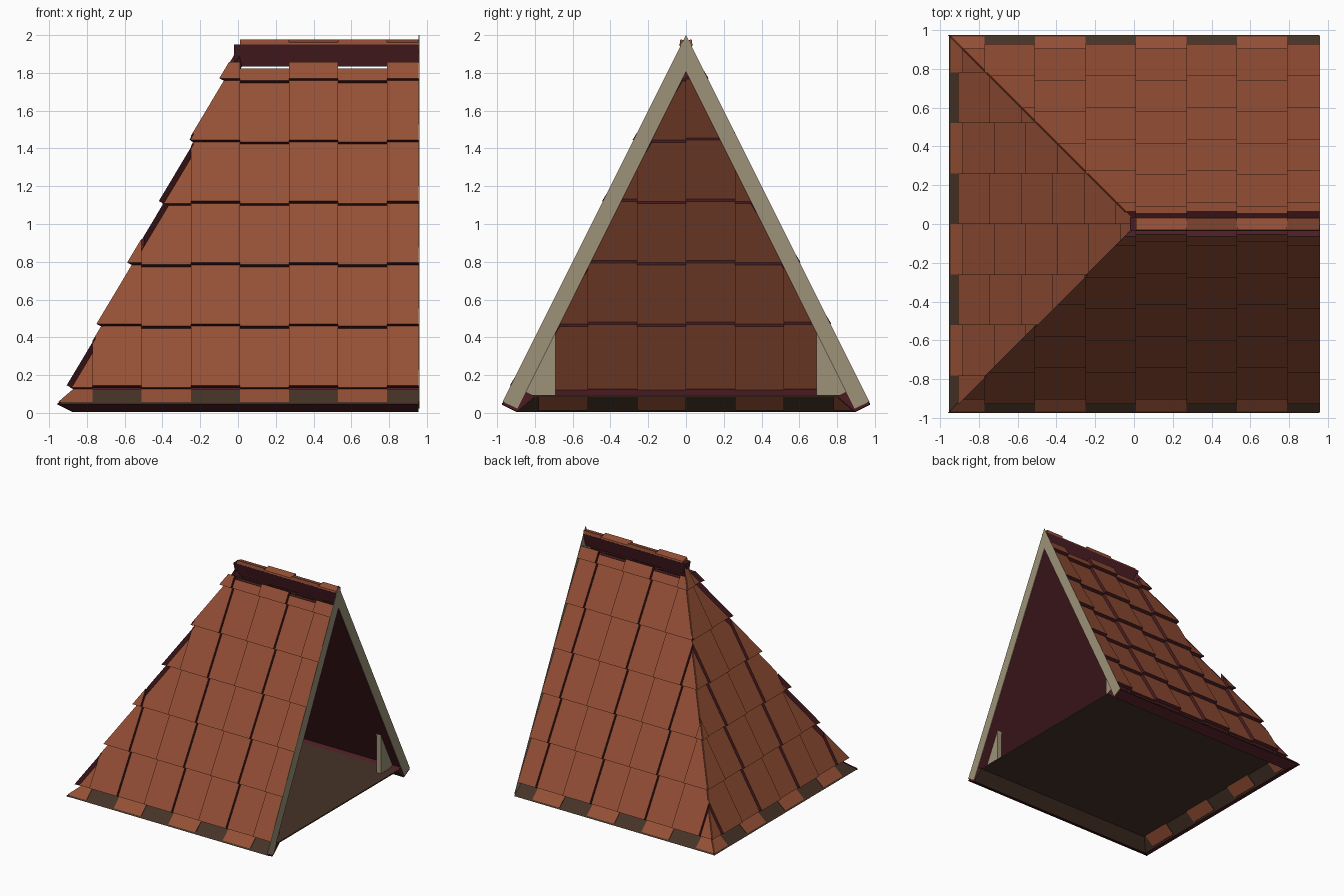
import bpy, bmesh
from mathutils import Vector

cube = bpy.data.objects.get("Cube")
if cube:
    bpy.data.objects.remove(cube)


def material(name, rgb):
    m = bpy.data.materials.new(name)
    m.use_nodes = True
    m.diffuse_color = (*rgb, 1)
    m.node_tree.nodes["Principled BSDF"].inputs["Base Color"].default_value = (*rgb, 1)
    return m


TILE = material("terracotta", (0.297, 0.078, 0.036))
EDGE = material("dark_maroon", (0.07, 0.012, 0.016))
WOOD = material("dark_brown_wood", (0.06, 0.033, 0.02))
TRIM = material("pale_wood", (0.34, 0.29, 0.19))

UP = Vector((0, 0, 1))
COS, SIN = 0.4472, 0.8944       # the roof rises two for every one across
HIP_X, RIGHT_X = 0.02, 0.956    # ridge end and open gable
COLUMN, ROW = 0.26, 0.325


def finish(name, bm, mats):
    mesh = bpy.data.meshes.new(name)
    bm.to_mesh(mesh)
    bm.free()
    for m in mats:
        mesh.materials.append(m)
    obj = bpy.data.objects.new(name, mesh)
    bpy.context.collection.objects.link(obj)
    return obj


class Slope:
    """One roof plane: u runs along the eave, height follows the outer face."""

    def __init__(self, origin, along, out, cuts):
        self.origin, self.along = Vector(origin), Vector(along)
        self.down = Vector(out) * COS - UP * SIN
        self.normal = Vector(out) * SIN + UP * COS
        self.cuts = [(Vector(c), Vector(n)) for c, n in cuts]

    def point(self, u, z, depth):
        return (self.origin + self.along * u + self.down * ((2 - z) / SIN)
                - self.normal * depth)

    def slab(self, target, u, z, low, high, thick):
        """Slab with its lower end at depth low and its upper end at depth high."""
        bm = bmesh.new()
        bmesh.ops.create_cube(bm, size=1)
        for v in bm.verts:
            upper = v.co.y > 0
            depth = (high if upper else low) + (0 if v.co.z > 0 else thick)
            v.co = self.point(u[v.co.x > 0], z[upper], depth)
        for co, no in self.cuts:
            geom = bm.verts[:] + bm.edges[:] + bm.faces[:]
            bmesh.ops.bisect_plane(bm, geom=geom, plane_co=co, plane_no=no, clear_outer=True)
            rim = [e for e in bm.edges if e.is_boundary]
            if rim:
                bmesh.ops.holes_fill(bm, edges=rim, sides=0)
        if bm.faces:
            bmesh.ops.recalc_face_normals(bm, faces=bm.faces[:])
            bm.normal_update()
            for f in bm.faces:
                f.material_index = 0 if abs(f.normal.dot(self.normal)) > 0.7 else 1
            piece = bpy.data.meshes.new("piece")
            bm.to_mesh(piece)
            target.from_mesh(piece)
            bpy.data.meshes.remove(piece)
        bm.free()


past = 0.005                    # tiles run slightly past the hip lines


def main_slope(side):
    hip_cut = ((HIP_X - past, 0, 0), (-1, -side, 0))
    return Slope((0, 0, 2), (1, 0, 0), (0, side, 0), [hip_cut, ((0, 0, 0), (0, -side, 0))])


hip = Slope((HIP_X, 0, 2), (0, 1, 0), (-1, 0, 0),
            [((HIP_X + past, 0, 0), (1, s, 0)) for s in (-1, 1)])

# slope, first column edge, far end, raised columns, tile and starter thickness
slopes = {"front": (main_slope(-1), 0.01, RIGHT_X, 1, 0.03, 0.02),
          "back": (main_slope(1), 0.01, RIGHT_X, 1, 0.03, 0.02),
          "hip": (hip, 0, 0.975, 0, 0.042, 0.1)}

for name, (slope, start, end, raised_parity, thick, starter) in slopes.items():
    # overlapping tiles, alternate columns standing proud
    tiles = bmesh.new()
    for k in range(-4, 4):
        u = (start + COLUMN * k, min(start + COLUMN * (k + 1), end))
        raised = k % 2 == raised_parity
        depth = 0 if raised else 0.025
        for r in range(6):
            z = 0.146 + ROW * r
            top = z + ROW + 0.03
            if name != "hip":
                top = min(top, 1.86 if raised else 1.838)
            tilt = 0.03 * (top - z) / (ROW + 0.03)
            slope.slab(tiles, u, (z, top), depth, depth + tilt, thick)
        if not raised:
            slope.slab(tiles, u, (0.06, 0.15), 0.004, 0.046, starter)
    finish(name + "_tiles", tiles, [TILE, EDGE])

    # eave board under the lowest tiles
    board = bmesh.new()
    slope.slab(board, (-0.975, end), (0.047, 0.15), 0.002, 0.05, 0.09)
    finish(name + "_eave_board", board, [WOOD, EDGE])

    # inner lining of the two long slopes
    if name != "hip":
        lining = bmesh.new()
        slope.slab(lining, (-0.975, end), (0.05, 1.85), 0.078, 0.078, 0.009)
        finish(name + "_lining", lining, [EDGE])


def prism(bm, outline, x0, x1):
    """Solid with a (y, z) outline, running along x."""
    face = bm.faces.new([bm.verts.new((x0, y, z)) for y, z in outline])
    made = bmesh.ops.extrude_face_region(bm, geom=[face])["geom"]
    for v in made:
        if isinstance(v, bmesh.types.BMVert):
            v.co.x = x1
    bmesh.ops.recalc_face_normals(bm, faces=bm.faces[:])


# wedge-shaped ridge beam, undercut on both sides
beam = bmesh.new()
prism(beam, [(-0.035, 1.95), (0.035, 1.95), (0.003, 1.835), (-0.003, 1.835)], -0.02, RIGHT_X)
finish("ridge_beam", beam, [EDGE])

# ridge tiles, tipped alternately to each side
ridge = bmesh.new()
for k in range(4):
    tip = 0.008 if k % 2 else -0.008
    prism(ridge, [(-0.034, 1.95), (0.034, 1.95), (0.03, 1.97 + tip), (-0.03, 1.97 - tip)],
          0.01 + COLUMN * k, min(0.01 + COLUMN * (k + 1), RIGHT_X))
finish("ridge_tiles", ridge, [TILE])

# floor
floor = bmesh.new()
prism(floor, [(-0.87, 0.085), (0.87, 0.085), (0.87, 0.095), (-0.87, 0.095)], -0.86, RIGHT_X - 0.006)
finish("floor", floor, [WOOD])

# gable boards and the small triangular braces behind them
for side, label in ((-1, "front"), (1, "back")):
    for part, outline, x0, x1 in (
            ("gable_board", [(0, 2), (0.97, 0.06), (0.893, 0.022), (0, 1.81)], RIGHT_X, 0.96),
            ("brace", [(0.69, 0.095), (0.69, 0.43), (0.857, 0.095)], 0.84, 0.88)):
        bm = bmesh.new()
        prism(bm, [(y * side, z) for y, z in outline], x0, x1)
        finish(label + "_" + part, bm, [TRIM])
